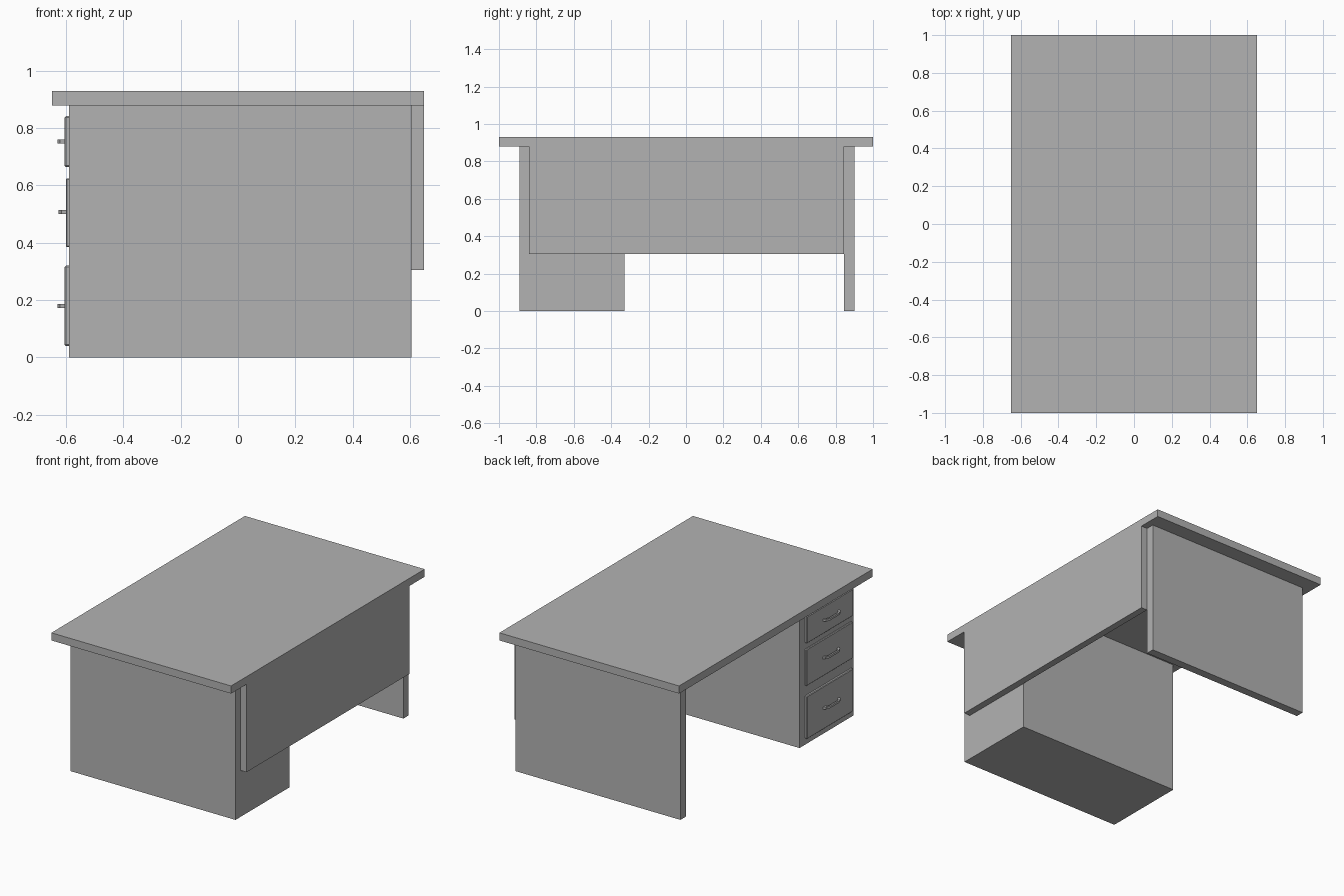
import bpy
import bmesh

cube = bpy.data.objects.get("Cube")
if cube:
    bpy.data.objects.remove(cube, do_unlink=True)

grey = bpy.data.materials.new("plain_grey")
grey.use_nodes = True
grey.diffuse_color = (0.45, 0.45, 0.45, 1)
grey.node_tree.nodes["Principled BSDF"].inputs["Base Color"].default_value = grey.diffuse_color


def add_object(name, bm):
    bmesh.ops.recalc_face_normals(bm, faces=bm.faces)
    mesh = bpy.data.meshes.new(name)
    bm.to_mesh(mesh)
    bm.free()
    mesh.materials.append(grey)
    obj = bpy.data.objects.new(name, mesh)
    bpy.context.collection.objects.link(obj)
    return obj


def box(name, x, y, z):
    """Box between the given (low, high) limits on each axis."""
    bm = bmesh.new()
    bmesh.ops.create_cube(bm, size=1)
    for v in bm.verts:
        v.co = [lim[0] if c < 0 else lim[1] for c, lim in zip(v.co, (x, y, z))]
    return add_object(name, bm)


def pull(name, x, y, z):
    """Bowed drawer pull: a flat arch outline extruded upwards."""
    outer = [(0, -0.085), (-0.016, -0.075), (-0.026, -0.05),
             (-0.026, 0.05), (-0.016, 0.075), (0, 0.085)]
    inner = [(0, 0.065), (-0.009, 0.06), (-0.016, 0.045),
             (-0.016, -0.045), (-0.009, -0.06), (0, -0.065)]
    bm = bmesh.new()
    face = bm.faces.new([bm.verts.new((x + a, y + b, z - 0.007)) for a, b in outer + inner])
    top = bmesh.ops.extrude_face_region(bm, geom=[face])["geom"]
    for v in top:
        if isinstance(v, bmesh.types.BMVert):
            v.co.z += 0.014
    return add_object(name, bm)


# Desk top and supporting panels
box("desk_top", (-0.65, 0.65), (-1, 1), (0.88, 0.93))
box("side_panel", (-0.59, 0.605), (0.845, 0.9), (0, 0.88))
box("modesty_panel", (0.605, 0.65), (-0.84, 0.845), (0.305, 0.88))
box("drawer_pedestal", (-0.59, 0.605), (-0.89, -0.33), (0, 0.88))

# Drawer fronts with their pulls
drawers = {"bottom": (0.04, 0.32, -0.605, 0.18),
           "middle": (0.385, 0.625, -0.601, 0.507),
           "top": (0.665, 0.842, -0.605, 0.754)}
for level, (low, high, front, pull_z) in drawers.items():
    drawer = box(level + "_drawer_front", (front, -0.585), (-0.867, -0.387), (low, high))
    bevel = drawer.modifiers.new("eased_edges", "BEVEL")
    bevel.width = 0.004
    bevel.segments = 1
    pull(level + "_drawer_pull", front, -0.635, pull_z)
